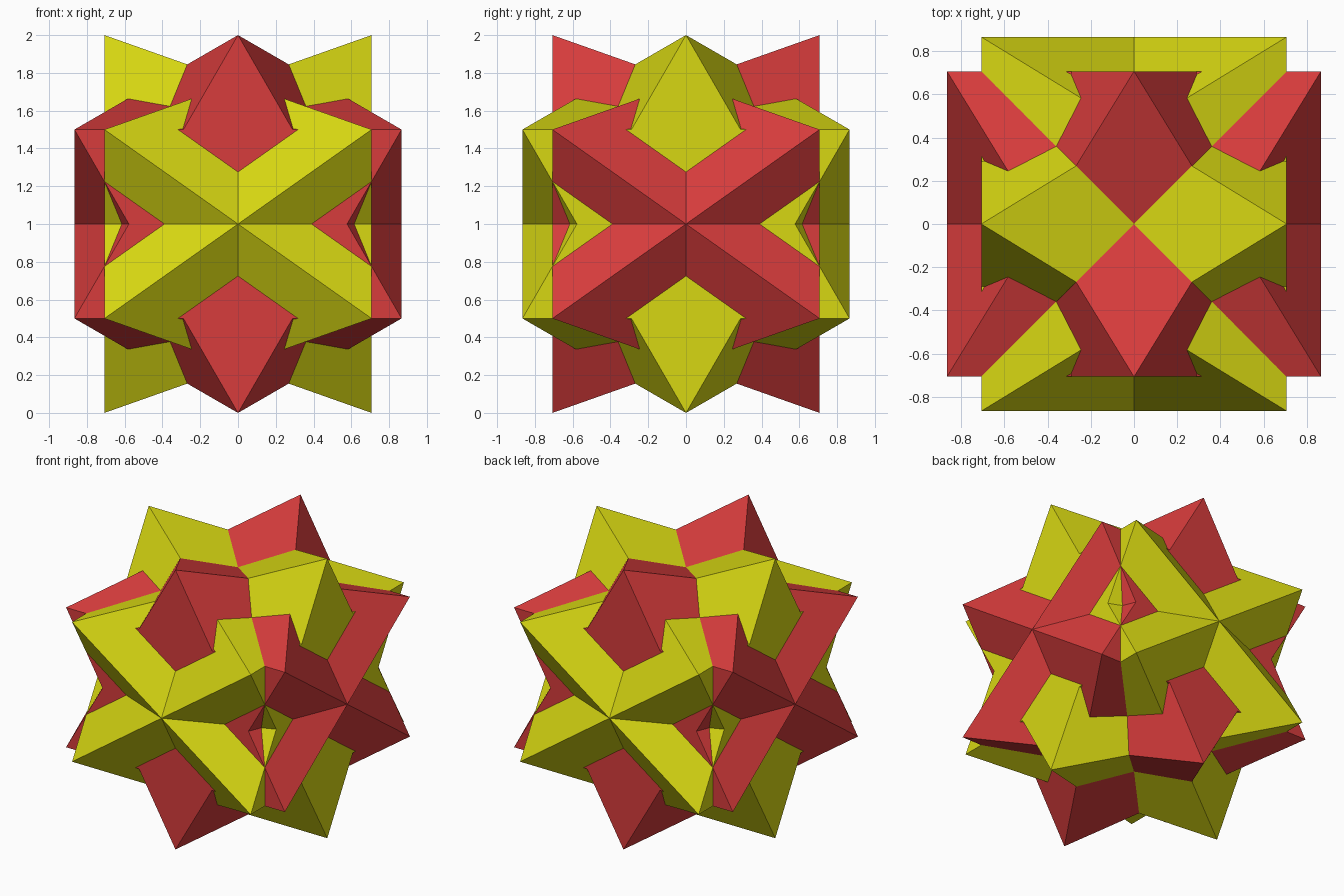
import bpy
import bmesh
import math
from mathutils import Matrix

if "Cube" in bpy.data.objects:
    bpy.data.objects.remove(bpy.data.objects["Cube"])

HALF = math.sqrt(0.5)       # half the distance between the two star caps
INNER = 1 / math.sqrt(3)    # radius of the star's inner corners
MID = math.sqrt(3) / 2      # radius where the slanted edges cross


def material(name, color):
    mat = bpy.data.materials.new(name)
    mat.diffuse_color = (*color, 1.0)
    mat.use_nodes = True
    mat.node_tree.nodes["Principled BSDF"].inputs["Base Color"].default_value = mat.diffuse_color
    return mat


def star_solid(name, mat, turn):
    """Outer shell of two octahedra sharing a three-fold axis, 60 degrees apart."""
    bm = bmesh.new()

    def ring(x, radius, offset):
        angles = [math.radians(60 * i + offset) for i in range(6)]
        return [bm.verts.new((x, radius * math.sin(a), radius * math.cos(a)))
                for a in angles]

    cross = ring(0, MID, 30)
    for x in (-HALF, HALF):
        tips = ring(x, 1, 0)
        inner = ring(x, INNER, 30)
        # six-pointed star cap
        bm.faces.new([v for pair in zip(tips, inner) for v in pair])
        for i in range(6):
            # flanks of each point, then the slope falling to the middle valley
            bm.faces.new((tips[i], inner[i], cross[i]))
            bm.faces.new((tips[i], cross[i - 1], inner[i - 1]))
            bm.faces.new((tips[i], cross[i], cross[i - 1]))

    bmesh.ops.recalc_face_normals(bm, faces=bm.faces)
    bm.transform(Matrix.Translation((0, 0, 1)) @ Matrix.Rotation(turn, 4, 'Z'))
    mesh = bpy.data.meshes.new(name)
    bm.to_mesh(mesh)
    bm.free()
    mesh.materials.append(mat)
    obj = bpy.data.objects.new(name, mesh)
    bpy.context.collection.objects.link(obj)
    return obj


# two identical interlocked star solids, a quarter turn apart
star_solid("yellow_star", material("yellow", (0.68, 0.68, 0.006)), 0)
star_solid("red_star", material("red", (0.68, 0.045, 0.045)), math.pi / 2)
